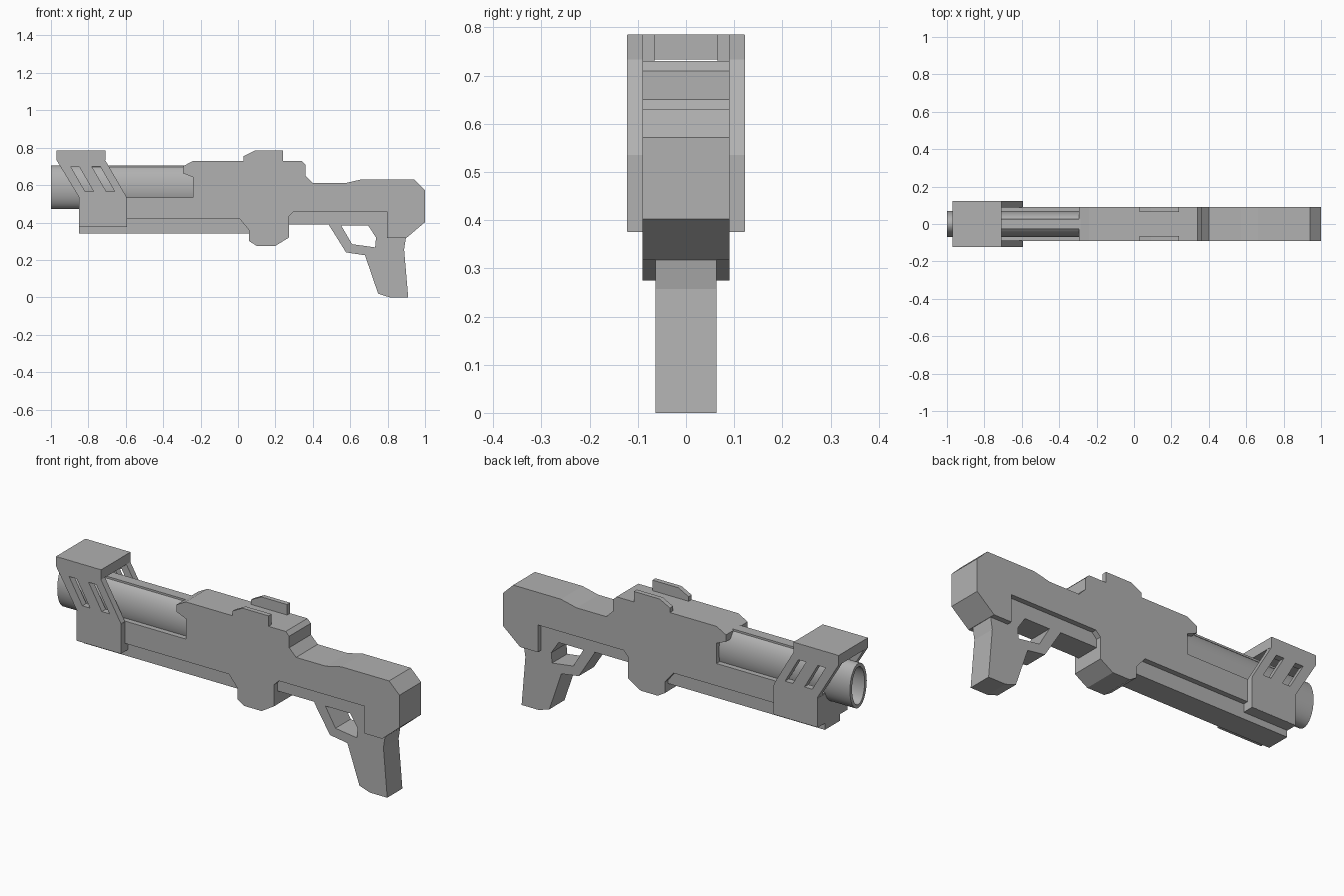
import bpy, bmesh, math

if "Cube" in bpy.data.objects:
    bpy.data.objects.remove(bpy.data.objects["Cube"])

grey = bpy.data.materials.new("dark_grey")
grey.diffuse_color = (.44, .44, .44, 1)
grey.use_nodes = True
grey.node_tree.nodes["Principled BSDF"].inputs["Base Color"].default_value = grey.diffuse_color


def activate(ob):
    bpy.ops.object.select_all(action='DESELECT')
    ob.select_set(True)
    bpy.context.view_layer.objects.active = ob


def prism(name, loops, half, y=0.0):
    """Extrude side-view outlines (first loop outer, others holes) along y."""
    cu = bpy.data.curves.new(name, 'CURVE')
    cu.dimensions = '2D'
    cu.fill_mode = 'BOTH'
    cu.extrude = half
    for pts in loops:
        sp = cu.splines.new('POLY')
        sp.points.add(len(pts) - 1)
        for p, (x, z) in zip(sp.points, pts):
            p.co = (x, z, 0, 1)
        sp.use_cyclic_u = True
    ob = bpy.data.objects.new(name, cu)
    ob.location.y = y
    ob.rotation_euler.x = math.pi / 2
    bpy.context.collection.objects.link(ob)
    activate(ob)
    bpy.ops.object.convert(target='MESH')
    ob = bpy.context.view_layer.objects.active
    # Weld fill and sides, then shade flat
    bm = bmesh.new()
    bm.from_mesh(ob.data)
    bmesh.ops.remove_doubles(bm, verts=bm.verts, dist=1e-5)
    bmesh.ops.recalc_face_normals(bm, faces=bm.faces)
    bm.to_mesh(ob.data)
    bm.free()
    bpy.ops.object.shade_flat()
    ob.data.materials.clear()
    ob.data.materials.append(grey)


def box(name, x0, x1, z0, z1, half):
    prism(name, [[(x0, z0), (x1, z0), (x1, z1), (x0, z1)]], half)


def oval_tube(name, x0, x1, z, ry, rz, wall, depth, n=32):
    """Oval barrel along x, with a blind bore at the x0 end."""
    bm = bmesh.new()
    rings = []
    for x, w in ((x1, 0), (x0, 0), (x0, wall), (x0 + depth, wall)):
        rings.append([bm.verts.new((x, (ry - w) * math.cos(2 * math.pi * i / n),
                                    z + (rz - w) * math.sin(2 * math.pi * i / n)))
                      for i in range(n)])
    for a, b in zip(rings, rings[1:]):
        for i in range(n):
            j = (i + 1) % n
            bm.faces.new((a[i], a[j], b[j], b[i]))
    bm.faces.new(rings[0])
    bm.faces.new(rings[-1])
    bmesh.ops.recalc_face_normals(bm, faces=bm.faces)
    me = bpy.data.meshes.new(name)
    bm.to_mesh(me)
    bm.free()
    me.materials.append(grey)
    ob = bpy.data.objects.new(name, me)
    bpy.context.collection.objects.link(ob)
    activate(ob)
    bpy.ops.object.shade_smooth_by_angle(angle=math.radians(35))


# Main body: receiver, stock and forend in one outline
prism("body", [[(-.24, .73), (.34, .73), (.36, .71), (.36, .65), (.40, .61),
                (.572, .61), (.663, .631), (.94, .631), (1, .572), (1, .402),
                (.90, .317), (.797, .317), (.797, .46), (.30, .46), (.273, .433),
                (.273, .32), (.20, .275), (.10, .275), (.06, .30), (.06, .358),
                (.01, .418), (-.85, .418), (-.85, .535), (-.24, .535),
                (-.24, .642), (-.295, .664), (-.295, .70)]], .09)

# Narrow strips under the forend and above the trigger
box("magazine_tube", -.85, .08, .34, .43, .063)
box("trigger_frame", .26, .80, .39, .47, .0628)

# Grip with trigger guard opening
prism("grip", [[(.487, .385), (.578, .24), (.679, .225), (.749, .02), (.81, 0),
                (.91, 0), (.888, .257), (.90, .33), (.90, .46), (.487, .46)],
               [(.551, .385), (.61, .284), (.733, .267), (.738, .32), (.695, .385)]], .063)

# Barrel and its top rib
oval_tube("barrel", -1, -.2, .588, .07, .117, .018, .25)
box("barrel_rib", -.85, -.22, .66, .706, .027)

# Sight rails and slotted shroud plates on both sides
slot = [(-.895, .70), (-.85, .70), (-.773, .567), (-.818, .567)]
for side, s in (("left", 1), ("right", -1)):
    prism("sight_rail_" + side, [[(.03, .72), (.24, .72), (.24, .785), (.09, .785),
                                  (.03, .754)]], .0125, s * .0775)
    prism("shroud_plate_" + side,
          [[(-.97, .784), (-.71, .784), (-.71, .733), (-.595, .535), (-.595, .376),
            (-.85, .376), (-.85, .535), (-.97, .733)],
           slot, [(x + .113, z) for x, z in slot]], .0165, s * .1055)

# Shroud cap and base joining the plates
box("shroud_cap", -.971, -.709, .733, .785, .1218)
box("shroud_base", -.851, -.594, .375, .53, .1218)
